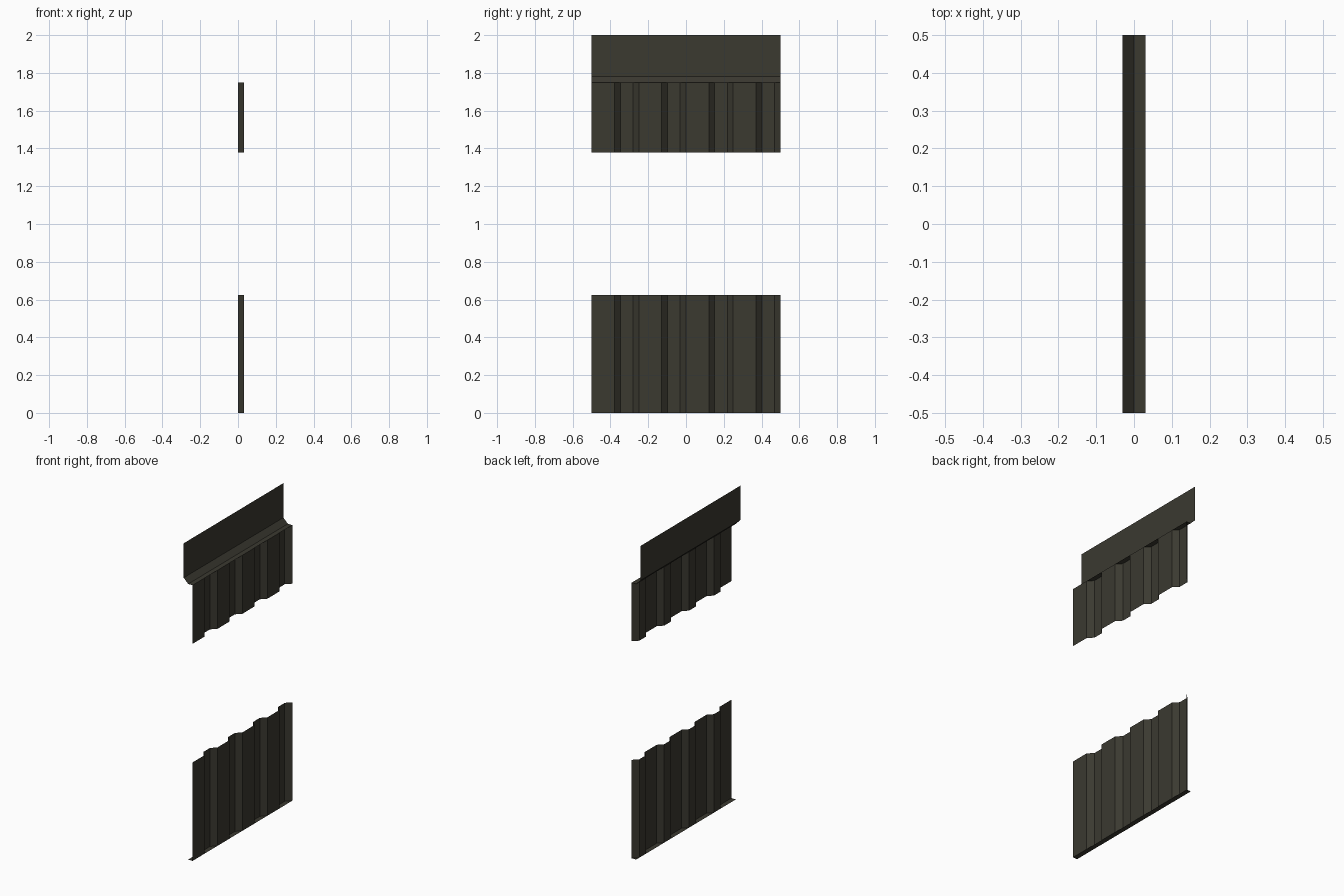
import bpy

if "Cube" in bpy.data.objects:
    bpy.data.objects.remove(bpy.data.objects["Cube"])

metal = bpy.data.materials.new("dark olive grey metal")
metal.diffuse_color = (0.043, 0.041, 0.030, 1.0)
metal.use_nodes = True
metal.node_tree.nodes["Principled BSDF"].inputs["Base Color"].default_value = metal.diffuse_color

D = 0.031   # rib depth
HALF = 0.5  # half length along y


def sheet(name, start, end):
    """Thin sheet stretched between two matching polylines, facing +x / up."""
    n = len(start)
    faces = [(i, i + 1, n + i + 1, n + i) for i in range(n - 1)]
    mesh = bpy.data.meshes.new(name)
    mesh.from_pydata(start + end, [], faces)
    mesh.materials.append(metal)
    obj = bpy.data.objects.new(name, mesh)
    bpy.context.collection.objects.link(obj)
    return obj


def ribbed_panel(name, z0, z1):
    # four repeats of: raised flat, slope in, recessed flat, slope out
    plan = [(D, -HALF)]
    for i in range(4):
        y = -HALF + 0.25 * i
        plan += [(D, y + 0.121), (0, y + 0.152), (0, y + 0.219), (D, y + 0.25)]
    return sheet(name, [(x, y, z0) for x, y in plan], [(x, y, z1) for x, y in plan])


def folded_strip(name, profile):
    # x-z profile extruded along the whole length
    return sheet(name, [(x, -HALF, z) for x, z in profile],
                 [(x, HALF, z) for x, z in reversed(profile)][::-1])


# Corrugated panels below and above the open band
ribbed_panel("lower_ribbed_panel", 0.0, 0.625)
ribbed_panel("upper_ribbed_panel", 1.378, 1.75)

# Flat closing strip under the lower panel
base = folded_strip("base_strip", [(0, 0), (D, 0)])
base.data.flip_normals()

# Folded flashing: upright, slanted fold, flat ledge
flashing = folded_strip("top_flashing", [(D, 1.75), (0, 1.75), (-D, 1.781), (-D, 2.0)])
flashing.data.flip_normals()
